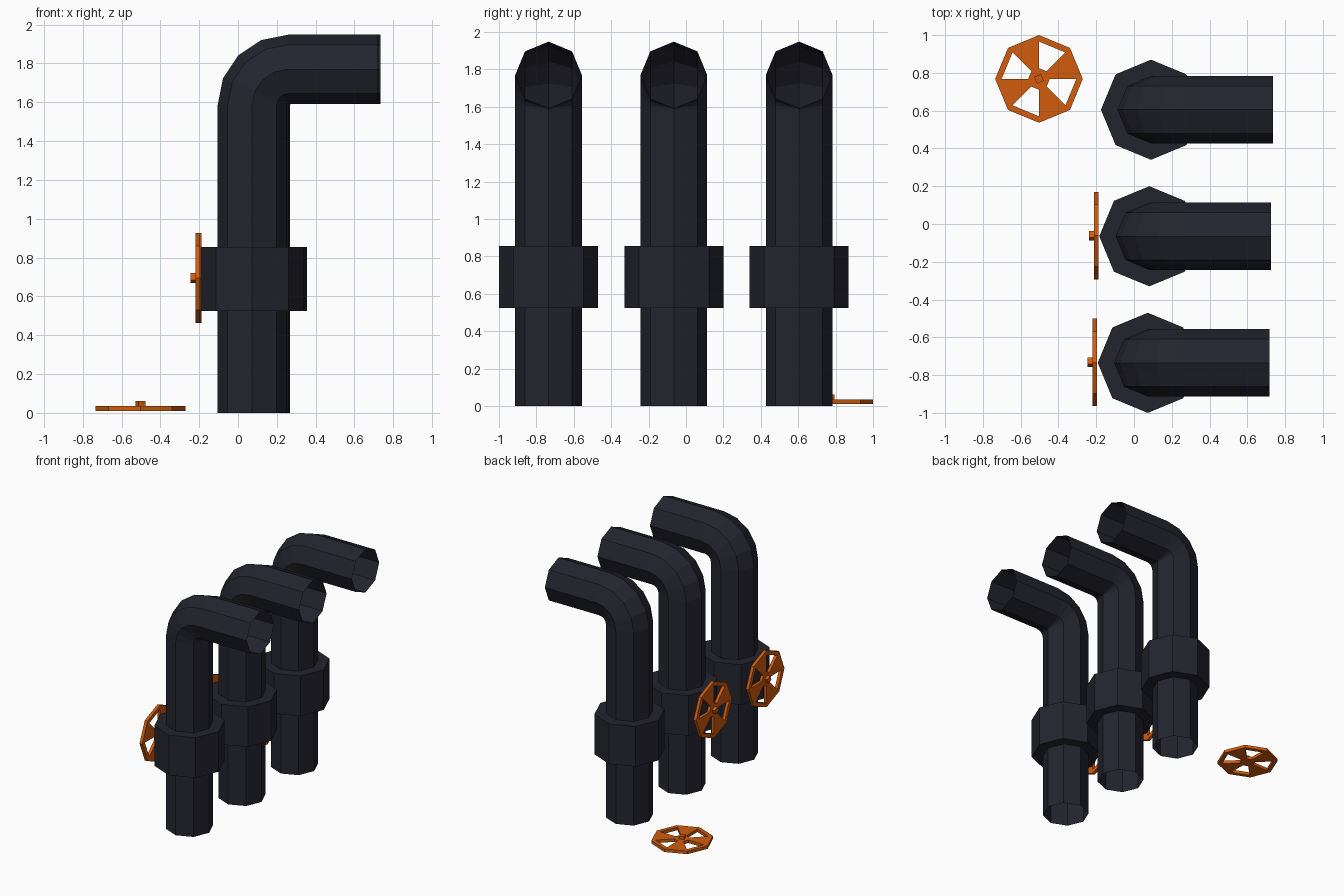
import bpy, math
from mathutils import Matrix, Vector

if "Cube" in bpy.data.objects:
    bpy.data.objects.remove(bpy.data.objects["Cube"])


def material(name, rgb):
    m = bpy.data.materials.new(name)
    m.diffuse_color = (*rgb, 1.0)
    m.use_nodes = True
    m.node_tree.nodes["Principled BSDF"].inputs["Base Color"].default_value = m.diffuse_color
    return m


DARK = material("dark iron", (0.0175, 0.0175, 0.028))
ORANGE = material("orange paint", (0.64, 0.108, 0.004))
SIDES = 8


def make(name, verts, faces, mat, matrix=Matrix()):
    me = bpy.data.meshes.new(name)
    me.from_pydata([tuple(matrix @ Vector(v)) for v in verts], [], faces)
    me.materials.append(mat)
    me.validate()
    ob = bpy.data.objects.new(name, me)
    bpy.context.collection.objects.link(ob)
    return ob


def bridge(rings, n, closed=False):
    """Quads joining consecutive rings of n points."""
    pairs = [(k, (k + 1) % rings) for k in range(rings if closed else rings - 1)]
    return [(a * n + i, a * n + (i + 1) % n, b * n + (i + 1) % n, b * n + i)
            for a, b in pairs for i in range(n)]


def polar(r, deg, z):
    a = math.radians(deg)
    return (r * math.cos(a), r * math.sin(a), z)


# Open octagonal pipe: straight riser, four-step elbow, horizontal outlet
def pipe(name, cx, cy, r=0.178, bend=0.185, z_bend=1.585, reach=0.645):
    stations = [(cx, 0.0, 0.0)]
    for k in range(5):
        a = math.radians(22.5 * k)
        stations.append((cx + bend - bend * math.cos(a), z_bend + bend * math.sin(a), a))
    stations.append((cx + reach, z_bend + bend, math.pi / 2))
    verts = []
    for x, z, a in stations:
        for i in range(SIDES):
            t = -2 * math.pi * i / SIDES
            c, s = r * math.cos(t), r * math.sin(t)
            verts.append((x - c * math.cos(a), cy + s, z + c * math.sin(a)))
    faces = bridge(len(stations), SIDES)
    ob = make(name, verts, faces, DARK)
    # keep normals pointing outwards
    p = ob.data.polygons[0]
    if p.normal.dot(p.center - Vector((cx, cy, p.center.z))) < 0:
        ob.data.flip_normals()


# Octagonal sleeve around the riser
def collar(name, cx, cy, z0=0.525, z1=0.855, r=0.265, inner=0.177):
    rings = [(inner, z0), (r, z0), (r, z1), (inner, z1)]
    verts = [polar(rad, 360 * i / SIDES, z) for rad, z in rings for i in range(SIDES)]
    make(name, verts, bridge(4, SIDES), DARK, Matrix.Translation((cx, cy, 0)))


# Valve wheel: octagonal disc with every other sector cut open, plus a square hub
def wheel(name, matrix, r=0.232, rim=0.198, core=0.057, h=0.025):
    radii = (core, rim, r)
    n = 3 * SIDES
    verts = [polar(q, 45 * i, z) for z in (0, h) for q in radii for i in range(SIDES)]
    top = [tuple(n + i for i in range(SIDES))]
    for i in range(SIDES):
        j = (i + 1) % SIDES
        for k in range(2):
            if k == 0 and i % 2 == 1:
                continue  # opening
            a, b = n + k * SIDES, n + (k + 1) * SIDES
            top.append((a + i, b + i, b + j, a + j))
    bottom = [tuple(v - n for v in reversed(f)) for f in top]
    # walls wherever a top edge has no neighbour
    edges = {(f[k], f[(k + 1) % len(f)]) for f in top for k in range(len(f))}
    walls = [(b, a, a - n, b - n) for a, b in edges if (b, a) not in edges]
    make(name, verts, top + bottom + walls, ORANGE, matrix)
    hub = [polar(0.028, 68 + 90 * i, z) for z in (h - 0.002, h + 0.025) for i in range(4)]
    make(name + "_hub", hub, bridge(2, 4) + [(4, 5, 6, 7), (3, 2, 1, 0)], ORANGE, matrix)


# Three pipes in a row; two carry a mounted wheel
for idx, (cx, cy) in enumerate(((0.073, -0.735), (0.081, -0.065), (0.09, 0.605)), 1):
    pipe(f"pipe_{idx}", cx, cy)
    collar(f"collar_{idx}", cx, cy)
    if idx < 3:
        wheel(f"valve_wheel_{idx}",
              Matrix.Translation((cx - 0.268, cy + 0.003, 0.695))
              @ Matrix.Rotation(-math.pi / 2, 4, 'Y'))

# Third wheel lies loose on the floor
wheel("loose_valve_wheel", Matrix.Translation((-0.503, 0.768, 0.011)))
